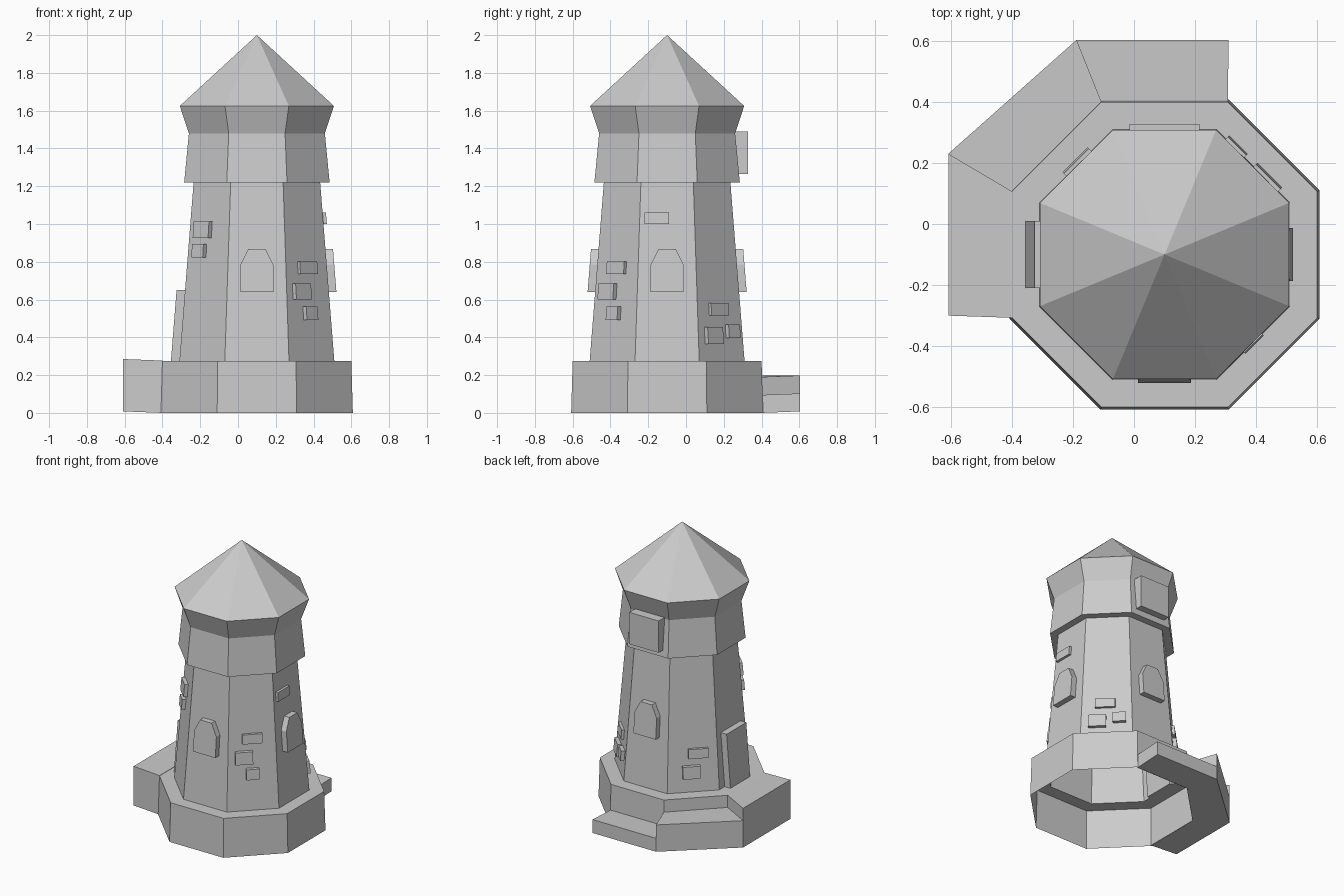
import bpy
from math import cos, sin, tan, pi, radians

if "Cube" in bpy.data.objects:
    bpy.data.objects.remove(bpy.data.objects["Cube"])

CX, CY = 0.1, -0.1          # tower axis
APO = cos(pi / 8)           # flat distance -> corner radius


def mesh_object(name, verts, faces):
    me = bpy.data.meshes.new(name)
    me.from_pydata(verts, [], faces)
    me.validate()
    ob = bpy.data.objects.new(name, me)
    bpy.context.collection.objects.link(ob)
    return ob


def octagon_lathe(name, profile, apex=None):
    """Eight-sided shell from (flat distance, z) pairs, with optional point."""
    verts, faces = [], []
    for r, z in profile:
        for k in range(8):
            a = pi / 8 + k * pi / 4
            verts.append((CX + r / APO * cos(a), CY + r / APO * sin(a), z))
    for i in range(len(profile) - 1):
        for k in range(8):
            n = (k + 1) % 8
            faces.append((i * 8 + k, i * 8 + n, i * 8 + 8 + n, i * 8 + 8 + k))
    if apex is not None:
        verts.append((CX, CY, apex))
        o = (len(profile) - 1) * 8
        faces += [(o + k, o + (k + 1) % 8, len(verts) - 1) for k in range(8)]
    return mesh_object(name, verts, faces)


def prism(name, inner, outer):
    """Closed solid between two matching loops."""
    n = len(inner)
    faces = [tuple(range(n))[::-1], tuple(range(n, 2 * n))]
    faces += [(i, (i + 1) % n, n + (i + 1) % n, n + i) for i in range(n)]
    return mesh_object(name, inner + outer, faces)


def wall(z):
    return 0.41 - 0.0794 * (z - 0.275)


def plate(name, angle, outline, proud, surface=wall):
    """Raised plate on a tower face; outline is (sideways, z), leaning with the wall."""
    a = radians(angle)

    def place(s, z, d):
        r = surface(z) + d
        return (CX + r * cos(a) - s * sin(a), CY + r * sin(a) + s * cos(a), z)
    return prism(name, [place(s, z, -0.02) for s, z in outline],
                 [place(s, z, proud) for s, z in outline])


def rect(s, z, w, h):
    return [(s - w / 2, z - h / 2), (s + w / 2, z - h / 2),
            (s + w / 2, z + h / 2), (s - w / 2, z + h / 2)]


# Main shells, open underneath
octagon_lathe("base", [(0.508, 0), (0.5, 0.275), (0.41, 0.275)])
octagon_lathe("tower_wall", [(0.41, 0.275), (0.335, 1.22)])
octagon_lathe("tower_head", [(0.335, 1.22), (0.385, 1.22), (0.36, 1.48), (0.408, 1.625)])
octagon_lathe("roof", [(0.408, 1.625)], apex=2.0)

# Steps wrapping the back and left of the base, rising towards the door
q = 0.5 * tan(pi / 8)
path = [((CX + q, 0.4), (0.31, 0.603)), ((CX - q, 0.4), (-0.188, 0.603)),
        ((-0.4, CY + q), (-0.608, 0.23)), ((-0.4, CY - q), (-0.608, -0.3))]
for i, top in enumerate((0.095, 0.19, 0.277)):
    (a_in, a_out), (b_in, b_out) = path[i], path[i + 1]
    loop = [(a_in, 0), (a_out, 0.008), (b_out, 0.008), (b_in, 0)]
    prism(f"step_{i + 1}", [(p[0], p[1], dz) for p, dz in loop],
          [(p[0], p[1], top + dz) for p, dz in loop])

# Arched windows on front, right and back
arch = [(-0.087, 0.64), (0.087, 0.64), (0.087, 0.785),
        (0.045, 0.868), (-0.045, 0.868), (-0.087, 0.785)]
for side, angle in (("front", -90), ("right", 0), ("back", 90)):
    plate(f"window_{side}", angle, arch, 0.04)

# Door on the left and shutter panel high on the back
plate("door", 180, rect(0, 0.4625, 0.22, 0.375), 0.045)
plate("back_shutter", 90, rect(0, 1.378, 0.23, 0.225), 0.055, lambda z: 0.373)

# Raised bricks: face angle, sideways, z, width, height
bricks = [(-45, 0, 0.768, 0.13, 0.065), (-45, -0.055, 0.642, 0.115, 0.085),
          (-45, 0, 0.528, 0.085, 0.072),
          (225, -0.04, 0.97, 0.115, 0.088), (225, -0.057, 0.858, 0.085, 0.072),
          (45, -0.01, 0.548, 0.13, 0.065), (45, -0.06, 0.41, 0.115, 0.088),
          (45, 0.083, 0.432, 0.085, 0.07),
          (135, 0.035, 0.54, 0.13, 0.065), (135, -0.012, 0.415, 0.115, 0.085),
          (0, -0.055, 1.03, 0.13, 0.062)]
for i, (angle, s, z, w, h) in enumerate(bricks):
    plate(f"brick_{i + 1}", angle, rect(s, z, w, h), 0.025 if h > 0.068 else 0.018)
